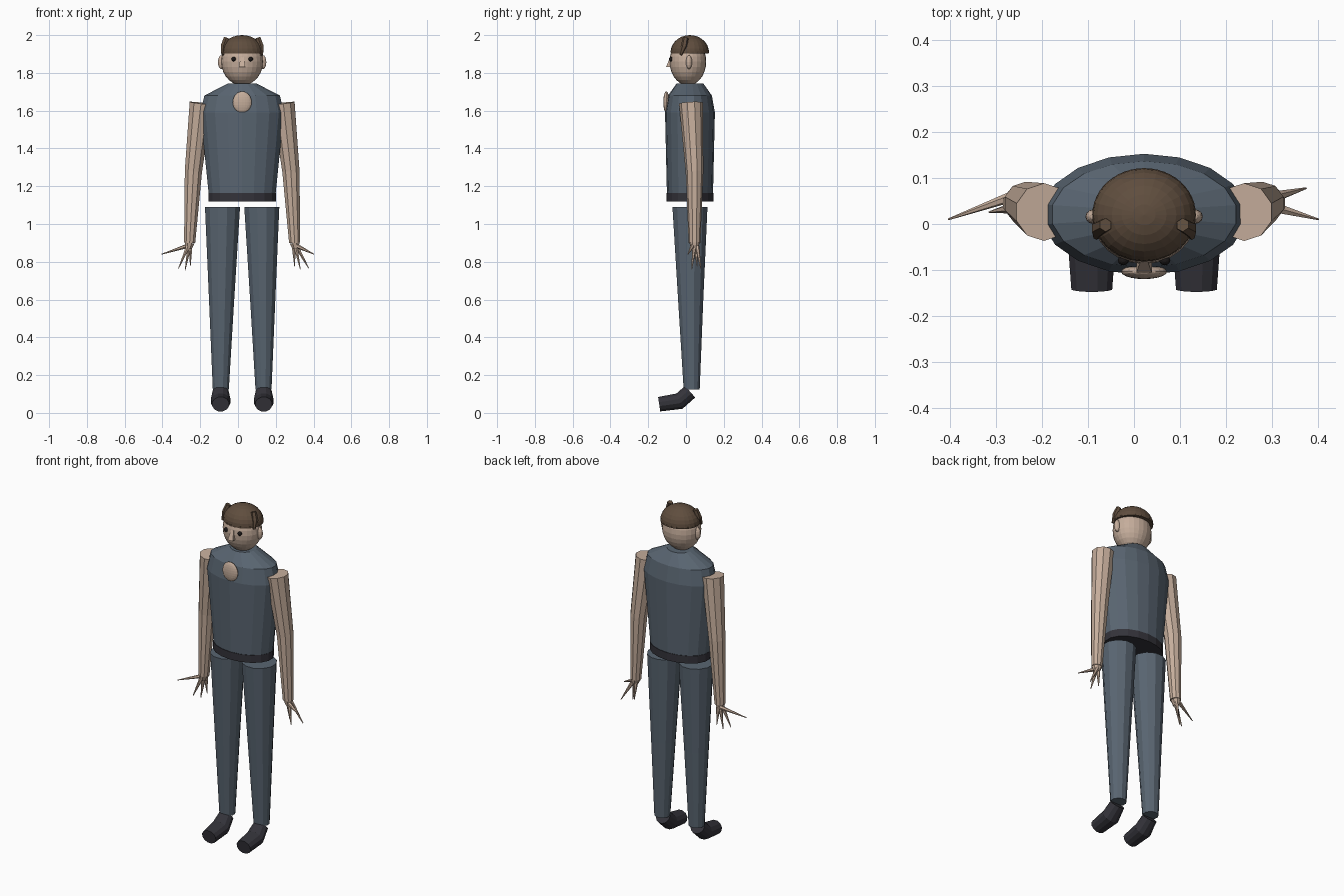
import bpy, bmesh, math
from mathutils import Vector

cube = bpy.data.objects.get("Cube")
if cube:
    bpy.data.objects.remove(cube)

CX = 0.022  # body centre line


def material(name, rgb):
    m = bpy.data.materials.new(name)
    m.use_nodes = True
    m.diffuse_color = (*rgb, 1)
    bsdf = next(n for n in m.node_tree.nodes if n.type == 'BSDF_PRINCIPLED')
    bsdf.inputs["Base Color"].default_value = (*rgb, 1)
    bsdf.inputs["Roughness"].default_value = 0.8
    return m


skin = material("skin", (0.56, 0.42, 0.33))
cloth = material("slate cloth", (0.10, 0.13, 0.165))
hair_mat = material("brown hair", (0.115, 0.075, 0.048))
shoe_mat = material("dark leather", (0.034, 0.033, 0.042))
eye_mat = material("eye black", (0.012, 0.010, 0.010))


def finish(name, bm, mat):
    bmesh.ops.recalc_face_normals(bm, faces=bm.faces)
    me = bpy.data.meshes.new(name)
    bm.to_mesh(me)
    bm.free()
    me.materials.append(mat)
    ob = bpy.data.objects.new(name, me)
    bpy.context.collection.objects.link(ob)
    return ob


def loft(name, rings, mat, sides=12, level=False):
    """Closed skin through rings (centre, radius x, radius y); level keeps rings flat."""
    bm = bmesh.new()
    pts = [Vector(r[0]) for r in rings]
    loops = []
    for i, (c, rx, ry) in enumerate(rings):
        u, v = Vector((1, 0, 0)), Vector((0, 1, 0))
        if not level:
            t = (pts[min(i + 1, len(pts) - 1)] - pts[max(i - 1, 0)]).normalized()
            u = (u - t * u.dot(t)).normalized()
            v = t.cross(u)
        loop = []
        for k in range(sides):
            a = math.tau * (k + 0.5) / sides
            loop.append(bm.verts.new(pts[i] + u * rx * math.cos(a) + v * ry * math.sin(a)))
        loops.append(loop)
    for a, b in zip(loops, loops[1:]):
        for k in range(sides):
            n = (k + 1) % sides
            bm.faces.new((a[k], a[n], b[n], b[k]))
    bm.faces.new(loops[0])
    bm.faces.new(loops[-1])
    return finish(name, bm, mat)


def ball(name, centre, radii, mat, segs=24, rows=14, half=False):
    """Ellipsoid, or its closed upper half."""
    bm = bmesh.new()
    bmesh.ops.create_uvsphere(bm, u_segments=segs, v_segments=rows, radius=1)
    if half:
        cut = bmesh.ops.bisect_plane(bm, geom=bm.verts[:] + bm.edges[:] + bm.faces[:],
                                     plane_co=(0, 0, 0), plane_no=(0, 0, -1), clear_outer=True)
        rim = [e for e in bm.edges if e.is_boundary]
        bmesh.ops.contextual_create(bm, geom=rim)
    for v in bm.verts:
        v.co = Vector(centre) + Vector(x * r for x, r in zip(v.co, radii))
    return finish(name, bm, mat)


# Torso and belt
def body_ring(z, rx, ry):
    return ((CX, 0.021, z), rx, ry)


loft("torso", [body_ring(1.16, 0.180, 0.122), body_ring(1.59, 0.224, 0.132),
               body_ring(1.68, 0.203, 0.116), body_ring(1.745, 0.075, 0.07)],
     cloth, 18, True)
loft("belt", [body_ring(1.12, 0.182, 0.125), body_ring(1.165, 0.182, 0.125)], shoe_mat, 18, True)
ball("chest_patch", (CX, -0.104, 1.645), (0.05, 0.016, 0.057), skin, 20, 12)

# Head, hair and face
ball("head", (CX, 0.010, 1.86), (0.111, 0.097, 0.126), skin)
ball("hair_cap", (CX, 0.020, 1.908), (0.113, 0.102, 0.092), hair_mat, half=True)
loft("hair_rim", [((CX, 0.020, 1.902), 0.112, 0.101), ((CX, 0.020, 1.912), 0.113, 0.102)],
     hair_mat, 24, True)

nose = bmesh.new()
tip = [nose.verts.new((CX + x, y, z)) for x, y, z in
       ((-0.008, -0.082, 1.89), (0.008, -0.082, 1.89), (-0.017, -0.106, 1.83),
        (0.017, -0.106, 1.83), (-0.017, -0.07, 1.83), (0.017, -0.07, 1.83))]
bmesh.ops.convex_hull(nose, input=tip)
finish("nose", nose, skin)

for side, s in (("left", 1), ("right", -1)):
    ball(side + "_eye", (CX + s * 0.045, -0.079, 1.873), (0.012, 0.011, 0.012), eye_mat, 12, 8)
    ball(side + "_ear", (CX + s * 0.11, 0.016, 1.857), (0.018, 0.016, 0.037), skin, 12, 8)
    loft(side + "_hair_lock", [((CX + s * 0.084, -0.002, 1.985), 0.015, 0.015),
                               ((CX + s * 0.098, -0.010, 1.94), 0.018, 0.018),
                               ((CX + s * 0.104, -0.028, 1.895), 0.007, 0.007)], hair_mat, 6)

    # Legs and shoes
    loft(side + "_leg", [((CX + s * 0.104, 0.021, 1.09), 0.096, 0.096),
                         ((CX + s * 0.109, 0.025, 0.58), 0.068, 0.068),
                         ((CX + s * 0.113, 0.030, 0.125), 0.044, 0.044)], cloth, 12, True)
    loft(side + "_shoe", [((CX + s * 0.114, 0.022, 0.112), 0.043, 0.042),
                          ((CX + s * 0.114, -0.035, 0.062), 0.054, 0.045),
                          ((CX + s * 0.114, -0.142, 0.046), 0.046, 0.040)], shoe_mat, 12)

    # Arms and palms
    loft(side + "_arm", [((CX + s * 0.218, 0.026, 1.64), 0.063, 0.063),
                         ((CX + s * 0.258, 0.045, 1.28), 0.048, 0.047),
                         ((CX + s * 0.278, 0.045, 0.90), 0.031, 0.031)], skin, 10)
    loft(side + "_palm", [((CX + s * 0.278, 0.045, 0.90), 0.028, 0.028),
                          ((CX + s * 0.283, 0.045, 0.87), 0.018, 0.020)], skin, 8)

# Fingers taper to points; each entry is base and tip
fingers = {
    "left": (((0.31, 0.035, 0.885), (0.402, 0.01, 0.84)),
             ((0.31, 0.06, 0.88), (0.375, 0.078, 0.765)),
             ((0.305, 0.045, 0.88), (0.33, 0.03, 0.76)),
             ((0.295, 0.05, 0.88), (0.30, 0.06, 0.775))),
    "right": (((-0.265, 0.06, 0.885), (-0.405, 0.01, 0.84)),
              ((-0.265, 0.035, 0.88), (-0.315, 0.026, 0.765)),
              ((-0.258, 0.045, 0.88), (-0.28, 0.05, 0.755)),
              ((-0.252, 0.055, 0.88), (-0.252, 0.07, 0.78))),
}
for side, pairs in fingers.items():
    for i, (base, end) in enumerate(pairs):
        loft(f"{side}_finger_{i + 1}", [(base, 0.012, 0.012), (end, 0.002, 0.002)], skin, 6)
